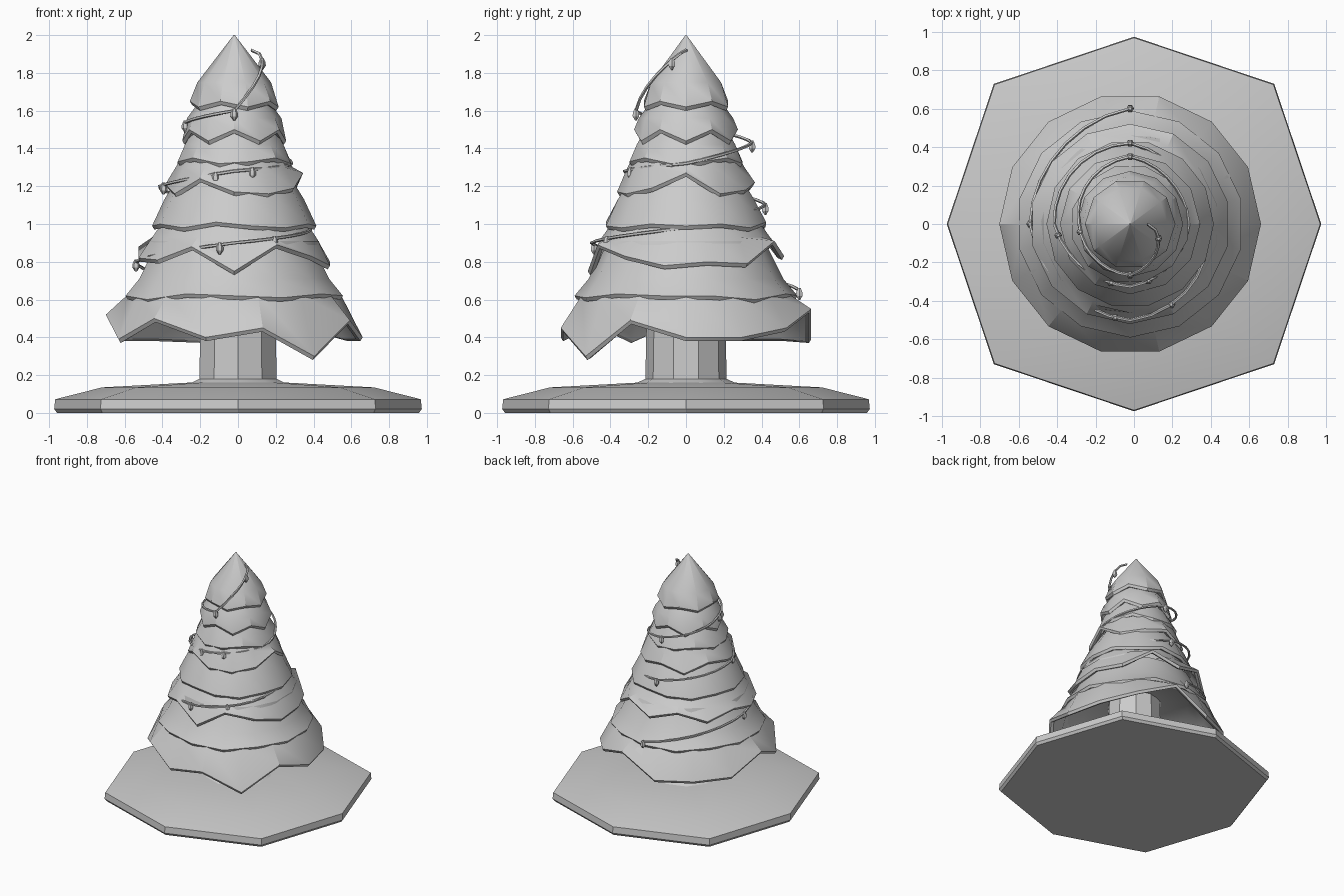
import bpy, bmesh, math
from mathutils import Vector

if "Cube" in bpy.data.objects:
    bpy.data.objects.remove(bpy.data.objects["Cube"])

grey = bpy.data.materials.new("plain grey")
grey.diffuse_color = (0.6, 0.6, 0.6, 1)
grey.use_nodes = True
grey.node_tree.nodes["Principled BSDF"].inputs["Base Color"].default_value = grey.diffuse_color
CX = -0.02  # the tree stands slightly off the base centre


def finish(name, bm):
    bmesh.ops.recalc_face_normals(bm, faces=bm.faces)
    me = bpy.data.meshes.new(name)
    bm.to_mesh(me)
    bm.free()
    me.materials.append(grey)
    ob = bpy.data.objects.new(name, me)
    bpy.context.collection.objects.link(ob)
    bpy.ops.object.select_all(action='DESELECT')
    ob.select_set(True)
    bpy.context.view_layer.objects.active = ob
    bpy.ops.object.shade_smooth_by_angle(angle=math.radians(30))
    return ob


def loft(name, rings, cap_start=False, cap_end=False):
    """Join equal rings of points with quads."""
    bm = bmesh.new()
    vs = [[bm.verts.new(p) for p in ring] for ring in rings]
    n = len(rings[0])
    for a, b in zip(vs, vs[1:]):
        for i in range(n):
            j = (i + 1) % n
            bm.faces.new((a[i], a[j], b[j], b[i]))
    if cap_start:
        bm.faces.new(vs[0])
    if cap_end:
        bm.faces.new(vs[-1])
    return finish(name, bm)


def ring(n, r, z, phase=0.0, cx=CX):
    """Ring of n points; r and z may be a number or one value per corner."""
    out = []
    for i in range(n):
        a = math.tau * (i + phase) / n
        ri = r[i % len(r)] if isinstance(r, (list, tuple)) else r
        zi = z[i % len(z)] if isinstance(z, (list, tuple)) else z
        out.append((cx + ri * math.cos(a), ri * math.sin(a), zi))
    return out


# Octagonal ground slab with a gently domed top
def oct_ring(s, z):
    return ring(8, [0.973 * s, 1.03 * s], z, cx=0)


loft("base_slab", [oct_ring(0.985, 0), oct_ring(1, 0.02), oct_ring(0.995, 0.072),
                   oct_ring(0.74, 0.135), oct_ring(0.27, 0.16)], True, True)

# Trunk with flared foot
loft("trunk", [ring(10, r, z, 0.5, 0.0) for r, z in
               ((0.27, 0.155), (0.215, 0.18), (0.21, 0.45), (0.2, 0.75))], False, True)

# Foliage tiers: sides, phase, rim radius, rim heights, shoulder, top
tiers = [
    (14, 0, 0.68, [.38, .38, .43, .53, .37, .38, .38, .50, .37, .48, .38, .43, .28, .47],
     (0.565, 0.625), (0.46, 0.75)),
    (14, 0.5, 0.59, [.60, .58, .61, .60, .59, .61, .60], (0.515, 0.71), (0.42, 0.90)),
    (14, 0.5, 0.52, [.78, .77, .89, .81, .88, .80, .86, .80, .79, .86, .73, .87, .81, .76],
     (0.445, 0.93), (0.36, 1.05)),
    (14, 0, 0.435, [.97, .98, .96, .99, .97, .96, .98], (0.37, 1.13), (0.29, 1.26)),
    (12, 0, 0.365, [1.25, 1.14, 1.16, 1.2, 1.14, 1.22, 1.19, 1.14, 1.22, 1.15, 1.14, 1.17],
     (0.31, 1.30), (0.25, 1.41)),
    (12, 0.5, 0.31, [1.31, 1.33, 1.30], (0.27, 1.42), (0.22, 1.51)),
    (12, 0, 0.275, [1.42, 1.48], (0.25, 1.56), (0.17, 1.67)),
    (10, 0, 0.235, [1.60, 1.63], (0.195, 1.75), (0.003, 2.0)),
]
for k, (n, ph, r, zs, sh, top) in enumerate(tiers):
    rings = [
        ring(n, top[0], top[1], ph),
        ring(n, sh[0], sh[1], ph),
        ring(n, r, [z + 0.02 for z in zs], ph),
        ring(n, r - 0.012, zs, ph),
        ring(n, r - 0.035, [z + 0.01 for z in zs], ph)]
    if k == 0:  # the lowest skirt is hollow, roofed at the trunk
        rings += [ring(n, sh[0] - 0.035, sh[1] - 0.01, ph), ring(n, 0.40, 0.70, ph),
                  ring(n, 0.19, 0.72, ph)]
    else:       # the others close on the tier below
        rings.append(ring(n, min(tiers[k - 1][4][0] - 0.03, r - 0.06), max(zs) + 0.02, ph))
    loft(f"foliage_tier_{k + 1}", rings, cap_start=(k == len(tiers) - 1))

# Garland: a clockwise spiral, one (radius, height) stop per quarter turn,
# sinking into the foliage between stops
stops = [(0.09, 1.92), (0.265, 1.60), (0.265, 1.53), (0.35, 1.43), (0.305, 1.32),
         (0.325, 1.28), (0.395, 1.20), (0.42, 1.10), (0.40, 0.98), (0.50, 0.90),
         (0.52, 0.80), (0.60, 0.65)]
sink = [0, 0.01, 0, 0.02, 0.02, 0.03, 0.0, 0.04, 0.0, 0.03, 0.03]


def garland_point(t):
    i = min(int(t), len(stops) - 2)
    f = t - i
    r, z = [a + (b - a) * f for a, b in zip(stops[i], stops[i + 1])]
    r -= sink[i] * math.sin(math.pi * min(f, 1))
    if i == 0:  # the first length hugs the top cone
        z = 1.92 - 0.32 * f ** 1.5
        r = 0.09 + 0.175 * f ** 0.7
    a = -t * math.pi / 2
    return Vector((CX + r * math.cos(a), r * math.sin(a), z))


STEPS = 7
count = (len(stops) - 1) * STEPS
rings = []
for s in range(count + 1):
    t = s / STEPS
    p = garland_point(t)
    d = (garland_point(t + 0.03) - garland_point(t - 0.03 if t > 0.03 else 0)).normalized()
    side = d.cross(Vector((0, 0, 1))).normalized()
    up = side.cross(d)
    rings.append([p + 0.009 * (side * math.cos(math.tau * q / 5) + up * math.sin(math.tau * q / 5))
                  for q in range(5)])
loft("garland_wire", rings, True, True)

# Little bulbs hanging from the garland
for k, t in enumerate((0.3, 1, 1.9, 3, 4.8, 5.2, 5.9, 7, 8.7, 9.1, 10, 11), 1):
    p = garland_point(t)
    loft(f"garland_bulb_{k}", [
        [(p.x + r * math.cos(math.tau * q / 6), p.y + r * math.sin(math.tau * q / 6), p.z + dz)
         for q in range(6)]
        for r, dz in ((0.008, 0.012), (0.019, -0.012), (0.02, -0.03), (0.005, -0.052))], True, True)
